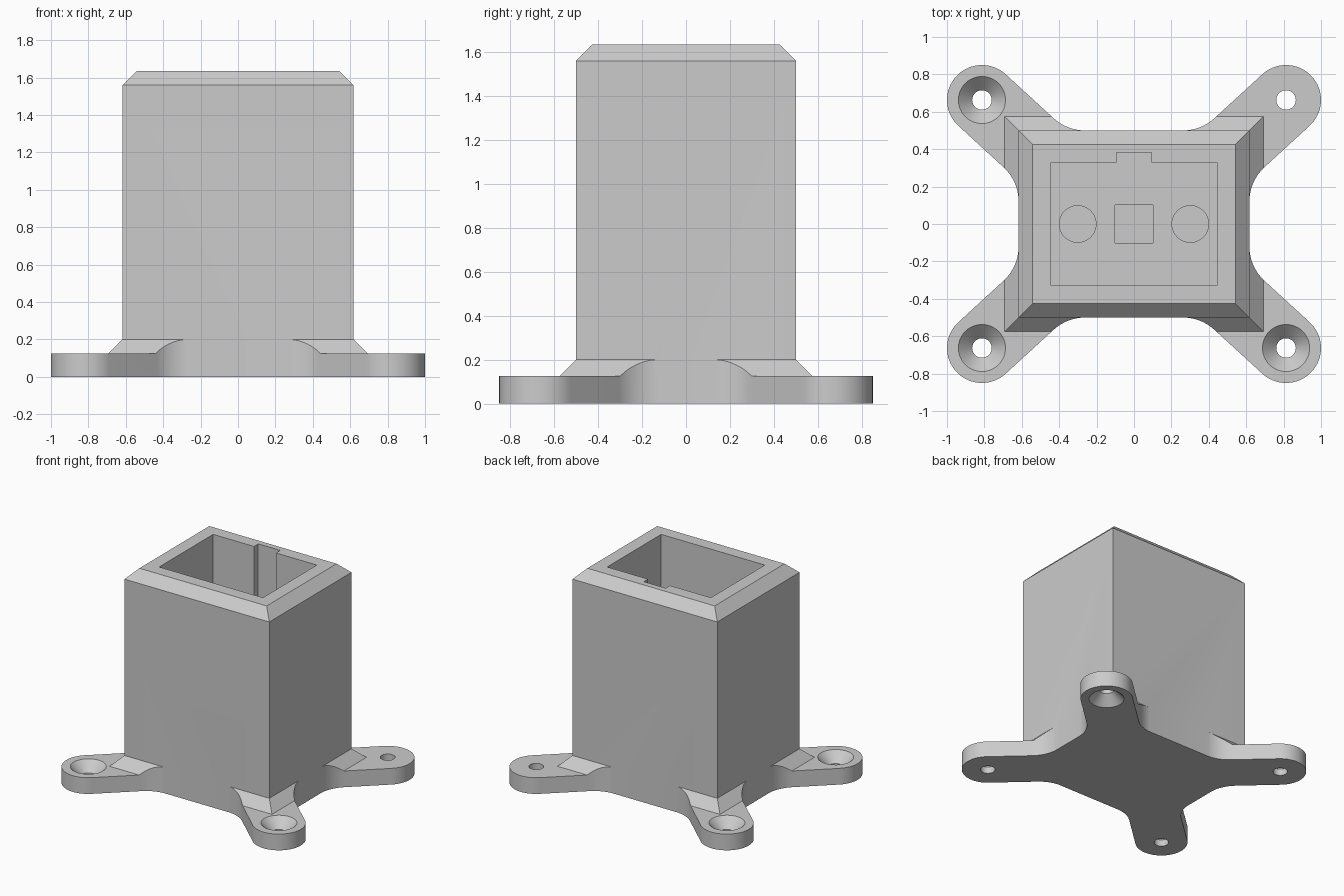
import bpy, bmesh
from math import sin, cos, pi, radians

cube = bpy.data.objects.get("Cube")
if cube:
    bpy.data.objects.remove(cube, do_unlink=True)

HX, HY = 0.618, 0.501            # body half sizes
PLATE, STEP, SHOULDER, TOP = 0.125, 0.2, 1.56, 1.635
SLOPE = 0.075                    # size of the 45 degree slopes
TIP_X, TIP_Y, TIP_R = 0.813, 0.663, 0.187
FILLET, ARM_ANGLE = 0.25, radians(42.5)
FLOOR = 0.2                      # cavity floor

grey = bpy.data.materials.new("plastic_grey")
grey.use_nodes = True
grey.diffuse_color = (0.6, 0.6, 0.6, 1)
grey.node_tree.nodes["Principled BSDF"].inputs["Base Color"].default_value = (0.6, 0.6, 0.6, 1)


def arc(cx, cy, r, a0, a1, n=16):
    return [(cx + r * cos(a0 + (a1 - a0) * i / n), cy + r * sin(a0 + (a1 - a0) * i / n))
            for i in range(n + 1)]


def circle(cx, cy, r, n=48):
    return arc(cx, cy, r, 0, 2 * pi, n)[:-1]


def rect(hx, hy):
    return [(-hx, -hy), (hx, -hy), (hx, hy), (-hx, hy)]


def stack(name, layers):
    """Closed solid through matching outlines, each given as (points, z)."""
    bm = bmesh.new()
    rings = [[bm.verts.new((x, y, z)) for x, y in pts] for pts, z in layers]
    for low, high in zip(rings, rings[1:]):
        n = len(low)
        for i in range(n):
            j = (i + 1) % n
            bm.faces.new((low[i], low[j], high[j], high[i]))
    bm.faces.new(rings[0][::-1])
    bm.faces.new(rings[-1])
    bmesh.ops.recalc_face_normals(bm, faces=bm.faces)
    mesh = bpy.data.meshes.new(name)
    bm.to_mesh(mesh)
    bm.free()
    mesh.materials.append(grey)
    obj = bpy.data.objects.new(name, mesh)
    bpy.context.collection.objects.link(obj)
    return obj


def combine(target, tool, operation):
    """Apply a boolean and remove the tool."""
    tool.hide_render = True
    mod = target.modifiers.new("cut", 'BOOLEAN')
    mod.operation, mod.object, mod.solver = operation, tool, 'EXACT'
    bpy.ops.object.select_all(action='DESELECT')
    bpy.context.view_layer.objects.active = target
    target.select_set(True)
    bpy.ops.object.modifier_apply(modifier=mod.name)
    bpy.data.objects.remove(tool, do_unlink=True)


def arm_outline(hx, hy):
    """One quarter of the plate: side fillet, round tip, back fillet."""
    a, d = ARM_ANGLE, TIP_R + FILLET
    x, y = TIP_X + d * sin(a), TIP_Y - d * cos(a)
    s = (hx + FILLET - x) / cos(a)
    pts = arc(hx + FILLET, y + s * sin(a), FILLET, pi, pi / 2 + a)
    pts += arc(TIP_X, TIP_Y, TIP_R, a - pi / 2, a + pi / 2, 32)
    x, y = TIP_X - d * sin(a), TIP_Y + d * cos(a)
    s = (hy + FILLET - y) / sin(a)
    pts += arc(x + s * cos(a), hy + FILLET, FILLET, a - pi / 2, -pi / 2)
    return pts


# Four-armed plate outline, a hair inside the body walls
quarter = arm_outline(HX - 0.001, HY - 0.001)
outline = []
for sx, sy in ((1, 1), (-1, 1), (-1, -1), (1, -1)):
    part = [(sx * x, sy * y) for x, y in quarter]
    outline += part if sx * sy > 0 else part[::-1]
foot = stack("mounting_foot", [(outline, 0), (outline, 0.3)])

# Flat arms with sloped gussets against the body
envelope = stack("foot_envelope", [
    (rect(1.2, 1.2), -0.1), (rect(1.2, 1.2), PLATE),
    (rect(HX + SLOPE, HY + SLOPE), PLATE), (rect(HX - 0.05, HY - 0.05), STEP + 0.05)])
combine(foot, envelope, 'INTERSECT')

# Body with chamfered rim
body = stack("socket_housing", [
    (rect(HX, HY), 0), (rect(HX, HY), SHOULDER),
    (rect(HX - SLOPE, HY - SLOPE), TOP)])
combine(body, foot, 'UNION')

# Cavity with key slot in the back wall
cx, cy, kx, ky = 0.4425, 0.329, 0.094, 0.381
cavity = [(-cx, -cy), (cx, -cy), (cx, cy), (kx, cy), (kx, ky), (-kx, ky), (-kx, cy), (-cx, cy)]
combine(body, stack("cavity_cutter", [(cavity, FLOOR), (cavity, 2)]), 'DIFFERENCE')

# Shallow pockets in the cavity floor
h, r = 0.104, 0.01
square = []
for k, (sx, sy) in enumerate(((1, 1), (-1, 1), (-1, -1), (1, -1))):
    square += arc(sx * (h - r), sy * (h - r), r, k * pi / 2, (k + 1) * pi / 2, 4)
for pocket in (circle(-0.301, 0, 0.098), circle(0.301, 0, 0.098), square):
    combine(body, stack("pocket_cutter", [(pocket, 0.13), (pocket, 0.5)]), 'DIFFERENCE')

# Countersunk screw holes; the back left one is sunk from below
for sx in (-1, 1):
    for sy in (-1, 1):
        flip = sx > 0 and sy > 0
        layers = []
        for rad, z in ((0.052, -0.1), (0.052, PLATE - 0.074), (0.136, PLATE + 0.01)):
            layers.append((circle(sx * TIP_X, sy * TIP_Y, rad), PLATE - z if flip else z))
        combine(body, stack("screw_cutter", layers), 'DIFFERENCE')

bpy.ops.object.select_all(action='DESELECT')
bpy.context.view_layer.objects.active = body
body.select_set(True)
bpy.ops.object.shade_smooth_by_angle(angle=radians(25))
